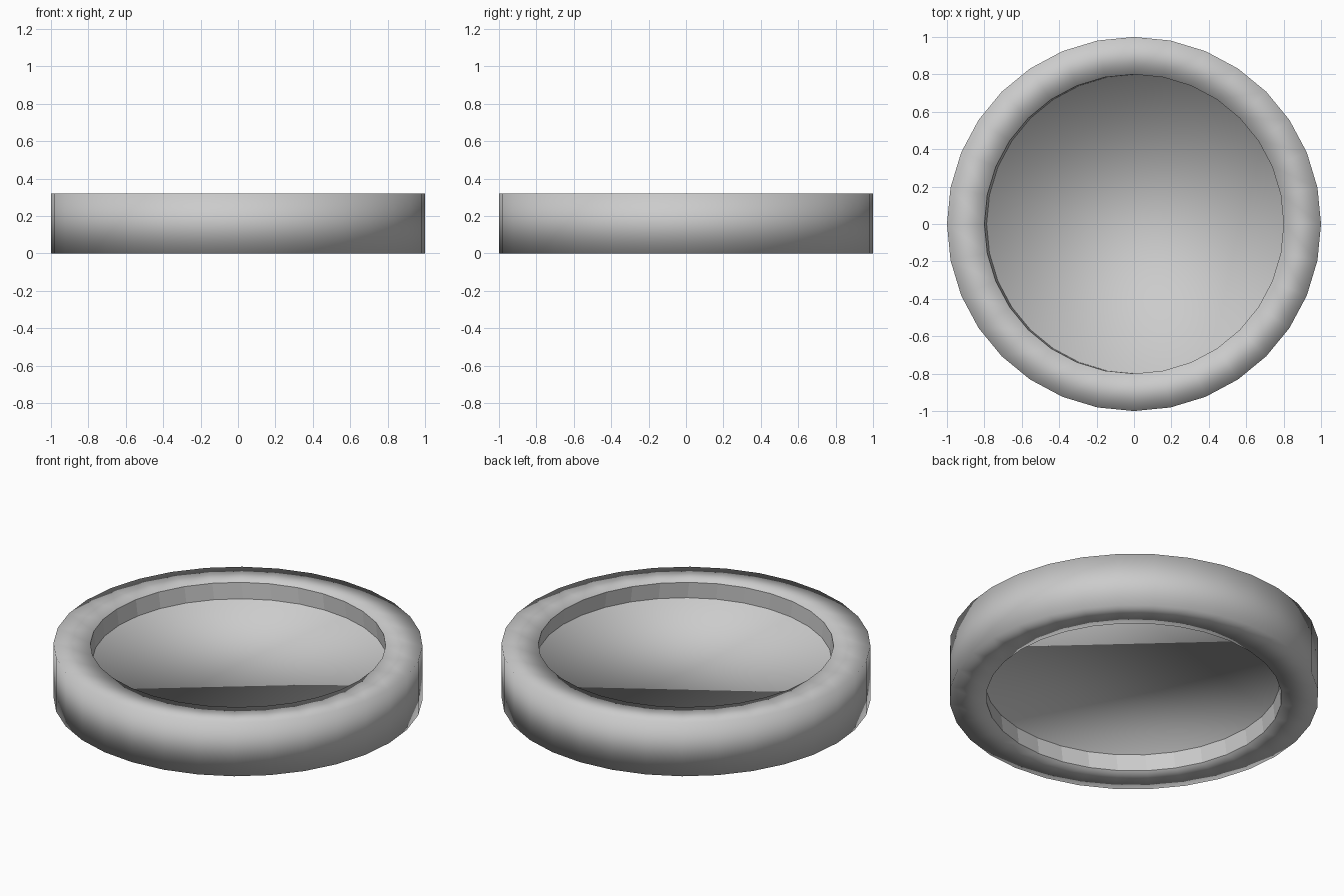
import bpy
from math import cos, sin, pi

if "Cube" in bpy.data.objects:
    bpy.data.objects.remove(bpy.data.objects["Cube"])

SIDES = 32
R_OUT, R_IN, HEIGHT, RECESS = 1.0, 0.8, 0.32, 0.095
SHIFT = 0.012  # recessed floors sit very slightly to one side

# Closed profile from lower floor, around the rim, to upper floor: radius, z, x offset
profile = [
    (R_IN, RECESS, SHIFT), (R_IN, 0, 0), (R_OUT, 0, 0),
    (R_OUT, HEIGHT, 0), (R_IN, HEIGHT, 0), (R_IN, HEIGHT - RECESS, SHIFT),
]
verts, faces, flat = [], [], []
for r, z, dx in profile:
    for i in range(SIDES):
        a = 2 * pi * i / SIDES
        verts.append((r * cos(a) + dx, r * sin(a), z))

# Floors of the two recesses
last = (len(profile) - 1) * SIDES
faces.append(list(range(SIDES))[::-1])
faces.append([last + i for i in range(SIDES)])
flat += [False, False]

# Bands of the rim; the first and last are the faceted inner walls
for k in range(len(profile) - 1):
    for i in range(SIDES):
        j = (i + 1) % SIDES
        a, b = k * SIDES, (k + 1) * SIDES
        faces.append((a + i, a + j, b + j, b + i))
        flat.append(k in (0, len(profile) - 2))

mesh = bpy.data.meshes.new("recessed_disc")
mesh.from_pydata(verts, [], faces)
mesh.update()
disc = bpy.data.objects.new("recessed_disc", mesh)
bpy.context.collection.objects.link(disc)

# Soft shading on rim and floors, flat shading on inner walls
normals = [None] * len(mesh.loops)
for poly, is_flat in zip(mesh.polygons, flat):
    poly.use_smooth = not is_flat
    for li in poly.loop_indices:
        v = mesh.loops[li].vertex_index
        normals[li] = (poly.normal if is_flat else mesh.vertices[v].normal).copy()
mesh.normals_split_custom_set(normals)
